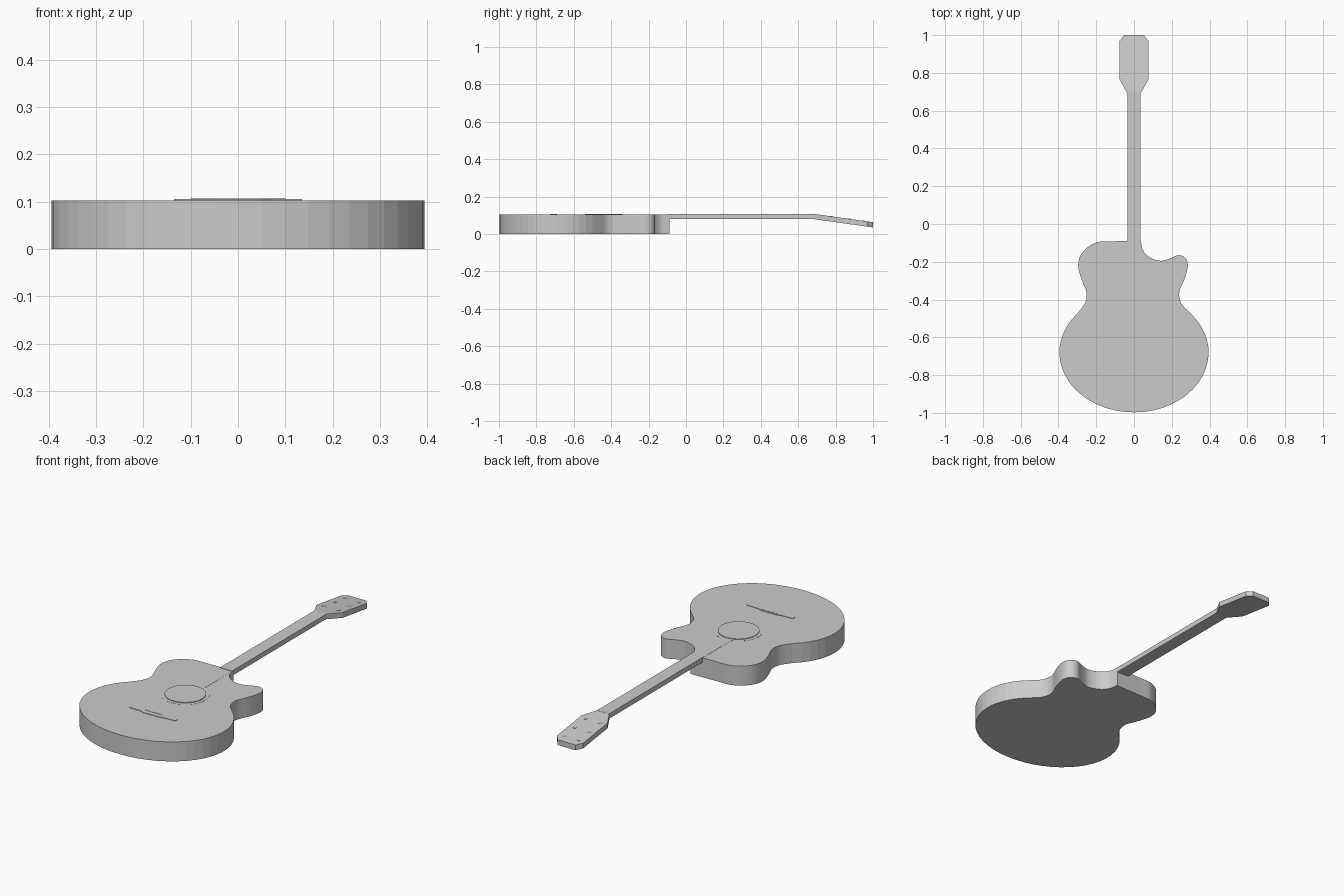
import bpy, bmesh
from math import sin, cos, pi, radians
from mathutils import Vector

if "Cube" in bpy.data.objects:
    bpy.data.objects.remove(bpy.data.objects["Cube"])


def prism(name, outline, z0, z1, slope=0.0, y0=0.0):
    """Extrude an xy outline from z0 to z1; slope tilts it down past y0."""
    bm = bmesh.new()
    base = bm.faces.new([bm.verts.new((x, y, z0)) for x, y in outline])
    ext = bmesh.ops.extrude_face_region(bm, geom=[base])
    for v in ext["geom"]:
        if isinstance(v, bmesh.types.BMVert):
            v.co.z = z1
    for v in bm.verts:
        v.co.z -= slope * (v.co.y - y0)
    bmesh.ops.recalc_face_normals(bm, faces=bm.faces[:])
    mesh = bpy.data.meshes.new(name)
    bm.to_mesh(mesh)
    bm.free()
    obj = bpy.data.objects.new(name, mesh)
    bpy.context.collection.objects.link(obj)
    return obj


def smooth_path(points, steps=4):
    """Catmull-Rom curve through the points."""
    p = [Vector(q) for q in points]
    p = [2 * p[0] - p[1]] + p + [2 * p[-1] - p[-2]]
    out = []
    for a, b, c, d in zip(p, p[1:], p[2:], p[3:]):
        for i in range(steps):
            t = i / steps
            q = 0.5 * (2 * b + (c - a) * t + (2 * a - 5 * b + 4 * c - d) * t * t
                       + (3 * b - a - 3 * c + d) * t ** 3)
            out.append((q.x, q.y))
    return out + [(p[-2].x, p[-2].y)]


def circle(x, y, r, n=32):
    return [(x + r * cos(2 * pi * i / n), y + r * sin(2 * pi * i / n)) for i in range(n)]


TOP = 0.103

# Body: round lower bout, left shoulder, right cutaway horn
a0, a1, n = radians(138), radians(402), 36
lower = [(0.395 * cos(a0 + (a1 - a0) * i / n), -0.68 + 0.317 * sin(a0 + (a1 - a0) * i / n))
         for i in range(n + 1)]
horn = smooth_path([lower[-1], (0.25, -0.42), (0.24, -0.36), (0.27, -0.285), (0.285, -0.22),
                    (0.272, -0.18), (0.235, -0.165), (0.19, -0.183), (0.14, -0.195),
                    (0.085, -0.178), (0.048, -0.14), (0.036, -0.088)])
shoulder = smooth_path([(-0.12, -0.092), (-0.19, -0.095), (-0.245, -0.123), (-0.285, -0.17),
                        (-0.295, -0.23), (-0.275, -0.3), (-0.252, -0.36), (-0.258, -0.415),
                        lower[0]])
prism("body", lower + horn[1:] + shoulder[:-1], 0.0, TOP)

# Neck, running over the body to the sound hole
prism("neck", [(-0.035, -0.1), (0.035, -0.1), (0.035, 0.695), (-0.035, 0.695)], 0.08, 0.106)
prism("fingerboard", [(-0.035, -0.345), (0.035, -0.345), (0.035, -0.09), (-0.035, -0.09)],
      0.09, TOP + 0.0008)

# Headstock tilted back, with six tuning pegs
half = [(0.035, 0.69), (0.076, 0.765), (0.076, 0.97), (0.052, 1.0)]
prism("headstock", half + [(-x, y) for x, y in reversed(half)], 0.078, 0.106, 0.14, 0.69)
for side in (-1, 1):
    for y in (0.78, 0.87, 0.955):
        prism("tuning_peg", circle(side * 0.042, y, 0.009, 12), 0.09, 0.1075, 0.14, 0.69)

# Sound hole disc and the thin rosette around it
prism("sound_hole", circle(0, -0.44, 0.1), TOP - 0.01, 0.107)
prism("rosette", circle(0, -0.44, 0.118), TOP - 0.01, TOP + 0.0008)

# Bridge with flared centre, and saddle
wing = [(0.135, -0.718), (0.135, -0.700), (0.07, -0.698), (0.045, -0.69)]
edge = [(0.045, -0.728), (0.07, -0.72)]
prism("bridge", edge + wing + [(-x, y) for x, y in reversed(edge + wing)], TOP - 0.01, 0.1055)
prism("saddle", [(-0.05, -0.702), (0.05, -0.702), (0.05, -0.697), (-0.05, -0.697)], TOP, 0.107)
